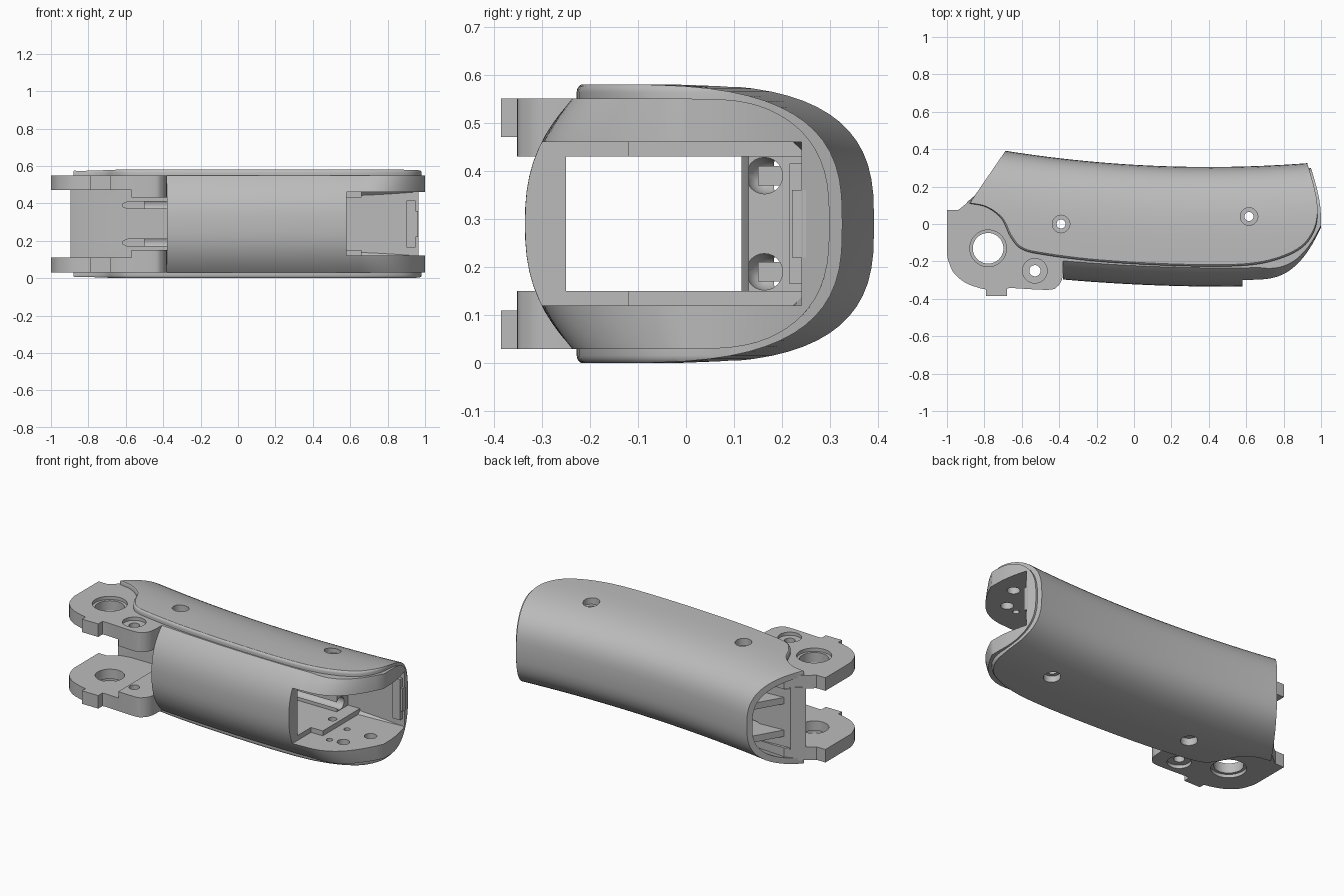
import bpy, bmesh, math
from mathutils import Vector

cube = bpy.data.objects.get("Cube")
if cube:
    bpy.data.objects.remove(cube, do_unlink=True)

grey = bpy.data.materials.new("plain grey")
grey.use_nodes = True
COLOUR = (0.5, 0.5, 0.5, 1)
grey.diffuse_color = COLOUR
grey.node_tree.nodes["Principled BSDF"].inputs["Base Color"].default_value = COLOUR
MID = 0.29


def loft(name, rings):
    """Closed solid through a list of matching rings."""
    bm = bmesh.new()
    rows = [[bm.verts.new(p) for p in ring] for ring in rings]
    n = len(rows[0])
    for a, b in zip(rows, rows[1:]):
        for i in range(n):
            bm.faces.new((a[i], a[(i + 1) % n], b[(i + 1) % n], b[i]))
    bm.faces.new(rows[0])
    bm.faces.new(rows[-1])
    bmesh.ops.recalc_face_normals(bm, faces=bm.faces)
    mesh = bpy.data.meshes.new(name)
    bm.to_mesh(mesh)
    bm.free()
    mesh.materials.append(grey)
    obj = bpy.data.objects.new(name, mesh)
    bpy.context.collection.objects.link(obj)
    return obj


def inset(pts, d):
    """Move a counter-clockwise outline inward by d."""
    out = []
    for i, p in enumerate(pts):
        a = (p - pts[i - 1]).normalized()
        b = (pts[(i + 1) % len(pts)] - p).normalized()
        t = (a + b).normalized()
        out.append(p + Vector((-t.y, t.x)) * d)
    return out


def prism(name, pts, z0, z1, soft=0):
    pts = [Vector(p) for p in pts]
    levels = [(0, z0), (0, z1)]
    if soft:
        half = [(soft * (1 - math.sin(a)), soft * (1 - math.cos(a)))
                for a in (0, 0.4, 0.8, 1.2, math.pi / 2)]
        levels = [(d, z0 + h) for d, h in half] + [(d, z1 - h) for d, h in reversed(half)]
    return loft(name, [[(q.x, q.y, z) for q in inset(pts, d)] for d, z in levels])


def box(x0, x1, y0, y1, z0, z1, name="cutter"):
    return prism(name, [(x0, y0), (x1, y0), (x1, y1), (x0, y1)], z0, z1)


def disc(x, y, r, z0, z1):
    return prism("cutter", [(x + r * math.cos(i * math.tau / 40), y + r * math.sin(i * math.tau / 40))
                            for i in range(40)], z0, z1)


def boolean(obj, tool, operation="DIFFERENCE"):
    mod = obj.modifiers.new("cut", "BOOLEAN")
    mod.operation, mod.object, mod.solver = operation, tool, "EXACT"
    bpy.context.view_layer.objects.active = obj
    bpy.ops.object.modifier_apply(modifier=mod.name)
    bpy.data.objects.remove(tool, do_unlink=True)


def spline(pts, steps=6):
    """Smooth curve through points."""
    p = [Vector(q) for q in pts]
    p = [2 * p[0] - p[1]] + p + [2 * p[-1] - p[-2]]
    out = []
    for a, b, c, d in zip(p, p[1:], p[2:], p[3:]):
        for k in range(steps):
            t = k / steps
            out.append(0.5 * (2 * b + (c - a) * t + (2 * a - 5 * b + 4 * c - d) * t * t
                              + (3 * b - a - 3 * c + d) * t ** 3))
    return out + [p[-2]]


def back_y(x):
    return 0.305 + 0.073 * (x - 0.4) ** 2


def front_y(x):
    y = -0.335 + 0.04 * ((x - 0.5) / 0.9) ** 2
    return y + 0.3 * (max(x - 0.56, 0) / 0.44) ** 3.3


def section(x, yf, yb, half, bulge):
    """Rounded cross-section: superellipse back, gently bulged front."""
    depth = min(0.49, yb - yf - bulge - 0.02)
    pts = []
    for i in range(33):
        a = math.pi * (i / 32 - 0.5)
        u, h = max(math.cos(a), 0) ** 0.69, math.copysign(abs(math.sin(a)) ** 0.69, a)
        pts.append((x, yb - depth + depth * u, MID + half * h))
    for i in range(25):
        h = math.cos(math.pi * i / 24)
        pts.append((x, yf + bulge * abs(h) ** 2.5, MID + half * h))
    return pts


def stations(x0, x1, n=40):
    return [x0 + (x1 - x0) * i / n for i in range(n + 1)]


# Outer shell: swept wrap trimmed to its plan outline, then hollowed
shell = loft("outer_shell", [section(x, -0.6, back_y(x), 0.29, 0) for x in stations(-1.05, 1.05)])
rim = spline([(-0.88, 0.11), (-0.79, 0.09), (-0.71, 0.03), (-0.66, -0.07), (-0.6, -0.135), (-0.48, -0.165),
              (-0.2, -0.2), (0.2, -0.223), (0.55, -0.225), (0.75, -0.195), (0.9, -0.125),
              (0.97, -0.02), (0.98, 0.1), (0.96, 0.21), (0.925, 0.33), (0.9, 0.42)])
boolean(shell, prism("cutter", rim + [(-0.64, 0.46)], -0.002, 0.582, 0.018), "INTERSECT")
boolean(shell, loft("cutter", [section(x, -0.7, back_y(x) - 0.03, 0.258, 0)
                               for x in stations(-1.1, 1.1)]))

# Inner core: bulged front wall, tunnel through the middle, open bay at the end
core = loft("inner_core", [section(x, front_y(x), back_y(x) - 0.028, 0.26, 0.1 * min(1, (1.06 - x) / 0.4))
                           for x in stations(-0.57, 1.0, 70)])
end = spline([(0.99, -0.6), (1.0, -0.2), (1.0, 0), (0.995, 0.1), (0.975, 0.2), (0.94, 0.32), (0.91, 0.42)])
boolean(core, prism("cutter", [(-0.7, -0.6)] + end + [(-0.7, 0.5)], -0.1, 0.7), "INTERSECT")
for cutter in (box(-0.7, -0.38, -0.6, 0.13, -0.1, 0.7),
               box(-0.7, 1.1, -0.25, 0.13, 0.15, 0.43),
               box(0.58, 0.67, -0.13, 0.24, 0.15, 0.43),
               box(0.58, 1.1, -0.6, -0.12, 0.12, 0.46),
               box(0.66, 1.1, -0.13, 0.24, 0.12, 0.46)):
    boolean(core, cutter)

# Web across the open end, with two shelves reaching back to the shell
web = prism("end_web", [(-0.895, 0.115), (-0.82, 0.13), (-0.5, 0.13), (-0.5, 0.19), (-0.83, 0.17)], 0.1, 0.48)
shelves = [prism(name, [(-0.8, 0.15), (-0.5, 0.15), (-0.5, 0.33), (-0.68, 0.355)], z - 0.02, z + 0.02)
           for name, z in (("lower_shelf", 0.19), ("upper_shelf", 0.39))]

# Two round-ended slots along the rear block
for z in (0.19, 0.39):
    for part in (web, core):
        rings = []
        for x, r in ((-0.64, 0.01), (-0.632, 0.022), (-0.615, 0.034), (-0.59, 0.038), (0.7, 0.038)):
            rings.append([(x, 0.163 + r * math.cos(i * math.tau / 24), z + r * math.sin(i * math.tau / 24))
                          for i in range(24)])
        boolean(part, loft("cutter", rings))

# Clevis lugs, mirrored above and below the middle
lug_outline = ([(-1, 0.075), (-1, -0.16)]
               + spline([(-0.995, -0.19), (-0.965, -0.26), (-0.9, -0.315), (-0.82, -0.345)], 4)
               + [(-0.79, -0.35), (-0.79, -0.385), (-0.68, -0.385), (-0.68, -0.345)]
               + spline([(-0.66, -0.342), (-0.46, -0.352), (-0.41, -0.335), (-0.385, -0.295), (-0.38, -0.25)], 4)
               + [(-0.37, 0.13), (-0.57, 0.19), (-0.8, 0.19), (-0.92, 0.09), (-0.94, 0.075)])
parts = [shell, core]
for name, z0, z1, c0, c1 in (("lower_lug", 0.03, 0.15, 0.11, 0.2), ("upper_lug", 0.43, 0.55, 0.38, 0.47)):
    lug = prism(name, lug_outline, z0, z1)
    boolean(lug, box(-1.1, -0.57, -0.6, 0.3, c0, c1))
    outer = z0 if z0 < MID else z1
    for x, y, r, ring in ((-0.78, -0.13, 0.082, 0.098), (-0.53, -0.25, 0.03, 0.066)):
        boolean(lug, disc(x, y, r, -0.1, 0.7))
        boolean(lug, disc(x, y, ring, outer - 0.02, outer + 0.02))
    parts.append(lug)

# Countersunk screw holes through shell and core
for x, y in ((-0.39, 0), (0.615, 0.04)):
    for part in parts:
        boolean(part, disc(x, y, 0.024, -0.1, 0.7))
        for z in (0, 0.58):
            boolean(part, disc(x, y, 0.047, z - 0.045, z + 0.045))

# Bores in the floor and ceiling of the open bay
for x, y, r in ((0.72, -0.14, 0.018), (0.72, 0.03, 0.018), (0.8, -0.12, 0.035), (0.88, 0.03, 0.035)):
    boolean(core, disc(x, y, r, 0.07, 0.51))

# Stop plate inside the bay
parts += [web] + shelves
parts.append(box(0.9, 0.95, 0.215, 0.25, 0.165, 0.415, "stop_plate"))
parts.append(box(0.94, 0.963, 0.22, 0.25, 0.22, 0.36, "stop_tab"))

for part in parts:
    bpy.ops.object.select_all(action="DESELECT")
    part.select_set(True)
    bpy.context.view_layer.objects.active = part
    bpy.ops.object.shade_smooth_by_angle(angle=math.radians(32))
